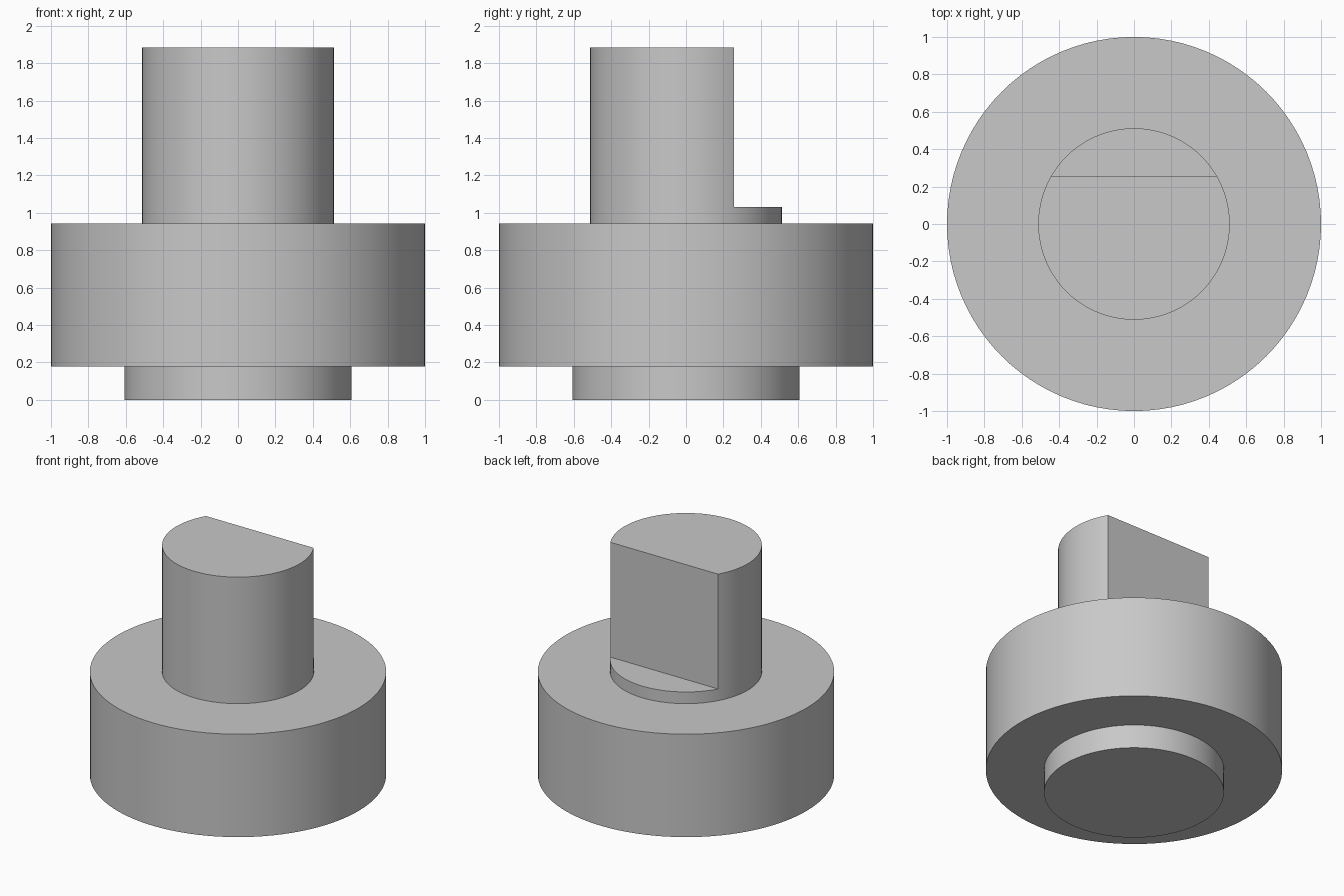
import bpy
import bmesh
import math
from mathutils import Matrix, Vector

default = bpy.data.objects.get("Cube")
if default:
    bpy.data.objects.remove(default, do_unlink=True)

SEGMENTS = 96
BOSS_R, BODY_R, SHAFT_R = 0.607, 1.0, 0.512
BOSS_TOP, BODY_TOP, FLAT_Z, SHAFT_TOP = 0.177, 0.943, 1.03, 1.885
FLAT_Y = 0.256

grey = bpy.data.materials.new("plain grey")
grey.use_nodes = True
colour = (0.58, 0.58, 0.58, 1.0)
grey.diffuse_color = colour
grey.node_tree.nodes["Principled BSDF"].inputs["Base Color"].default_value = colour


def add_object(name, bm):
    bmesh.ops.recalc_face_normals(bm, faces=bm.faces)
    mesh = bpy.data.meshes.new(name)
    bm.to_mesh(mesh)
    bm.free()
    mesh.materials.append(grey)
    obj = bpy.data.objects.new(name, mesh)
    bpy.context.collection.objects.link(obj)
    return obj


def lathe(name, profile):
    """Spin an (r, z) profile about the z axis into a closed solid."""
    bm = bmesh.new()
    verts = [bm.verts.new((r, 0, z)) for r, z in profile]
    edges = [bm.edges.new(pair) for pair in zip(verts, verts[1:])]
    bmesh.ops.spin(bm, geom=verts + edges, cent=(0, 0, 0), axis=(0, 0, 1),
                   angle=math.tau, steps=SEGMENTS, use_duplicate=False)
    bmesh.ops.remove_doubles(bm, verts=bm.verts, dist=0.0001)
    bmesh.ops.holes_fill(bm, edges=[e for e in bm.edges if e.is_boundary])
    return add_object(name, bm)


# Lower boss, wide body and round shaft as one stepped solid
stepped_hub = lathe("stepped_hub", [
    (BOSS_R, 0), (BOSS_R, BOSS_TOP), (BODY_R, BOSS_TOP), (BODY_R, BODY_TOP),
    (SHAFT_R, BODY_TOP), (SHAFT_R, SHAFT_TOP)])

# Flat cut along the back of the shaft, leaving a low ledge
bm = bmesh.new()
bmesh.ops.create_cube(bm, size=1, matrix=Matrix.Translation(
    Vector((0, FLAT_Y + 0.5, FLAT_Z + 0.5))) @ Matrix.Diagonal((2, 1, 1, 1)))
cutter = add_object("flat_cutter", bm)
cutter.hide_render = True

cut = stepped_hub.modifiers.new("shaft flat", 'BOOLEAN')
cut.operation = 'DIFFERENCE'
cut.solver = 'EXACT'
cut.object = cutter
bpy.ops.object.select_all(action='DESELECT')
stepped_hub.select_set(True)
bpy.context.view_layer.objects.active = stepped_hub
bpy.ops.object.modifier_apply(modifier=cut.name)
bpy.data.objects.remove(cutter, do_unlink=True)

bpy.ops.object.shade_smooth_by_angle(angle=math.radians(30))
